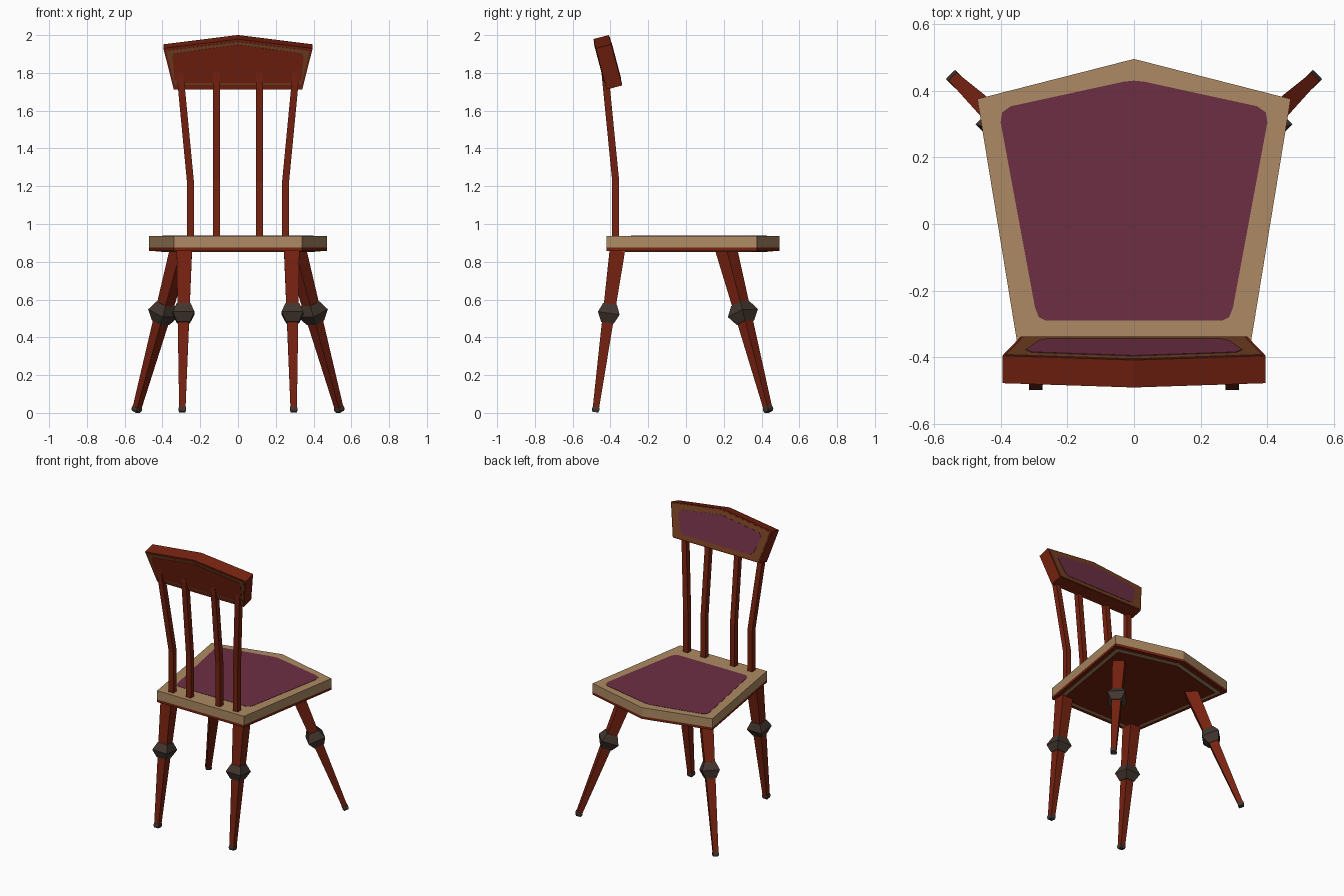
import bpy, bmesh
from mathutils import Vector, Matrix

if "Cube" in bpy.data.objects:
    bpy.data.objects.remove(bpy.data.objects["Cube"])


def material(name, rgb):
    m = bpy.data.materials.new(name)
    lin = [((c / 255 + 0.055) / 1.055) ** 2.4 for c in rgb]
    m.diffuse_color = (*lin, 1)
    m.use_nodes = True
    m.node_tree.nodes["Principled BSDF"].inputs["Base Color"].default_value = m.diffuse_color
    return m


RED = material("red wood", (118, 34, 16))
TAN = material("tan trim", (172, 138, 99))
PURPLE = material("purple cushion", (109, 47, 68))
BROWN = material("brown trim", (116, 64, 34))
METAL = material("dark metal", (66, 54, 46))


def finish(name, bm, mat):
    bmesh.ops.recalc_face_normals(bm, faces=bm.faces)
    me = bpy.data.meshes.new(name)
    bm.to_mesh(me)
    bm.free()
    me.materials.append(mat)
    ob = bpy.data.objects.new(name, me)
    bpy.context.collection.objects.link(ob)
    return ob


def prism(name, half, w0, w1, mat, frame=Matrix.Identity(4), scale=1.0):
    """Extrude an outline given by its right half, mirrored over x = 0."""
    pts = [(x, y) for x, y in half] + [(-x, y) for x, y in reversed(half) if x > 0]
    bm = bmesh.new()
    rings = [[bm.verts.new(frame @ Vector((x * scale, y * scale, w))) for x, y in pts]
             for w in (w0, w1)]
    bm.faces.new(rings[0])
    bm.faces.new(rings[1])
    n = len(pts)
    for i in range(n):
        j = (i + 1) % n
        bm.faces.new((rings[0][i], rings[0][j], rings[1][j], rings[1][i]))
    return finish(name, bm, mat)


def square_bar(name, centres, halves, mat, side=Vector((1, 0, 0)), axis=None):
    """Square section swept along centres; sections are level unless an axis is given."""
    u = side.cross(axis).normalized() if axis else Vector((0, 1, 0))
    bm = bmesh.new()
    rings = [[bm.verts.new(c + side * a * h + u * b * h)
              for a, b in ((1, 1), (-1, 1), (-1, -1), (1, -1))]
             for c, h in zip(centres, halves)]
    bm.faces.new(rings[0])
    bm.faces.new(rings[-1])
    for r, s in zip(rings, rings[1:]):
        for i in range(4):
            j = (i + 1) % 4
            bm.faces.new((r[i], r[j], s[j], s[i]))
    return finish(name, bm, mat)


# Seat: tan frame over a thin red base, purple cushion inlay, trim below
SEAT = [(0.34, -0.42), (0.47, 0.375), (0, 0.495)]
prism("seat_frame", SEAT, 0.875, 0.937, TAN)
prism("seat_base", SEAT, 0.857, 0.875, RED)
prism("seat_cushion", [(0.265, -0.29), (0.285, -0.28), (0.297, -0.25), (0.4, 0.305),
                       (0.395, 0.335), (0.37, 0.353), (0.03, 0.427), (0, 0.43)],
      0.935, 0.939, PURPLE)
prism("seat_underside_trim", SEAT, 0.854, 0.858, TAN, scale=0.93)
prism("seat_underside_panel", SEAT, 0.851, 0.856, RED, scale=0.87)

# Tilted headrest: local x = width, y = up the board, z = through to the rear
up, through = Vector((0, -0.255, 0.967)), Vector((0, 0.967, 0.255))
tilt = Matrix(((1, 0, 0, 0),
               (0, up.y, through.y, -0.42),
               (0, up.z, through.z, 1.712),
               (0, 0, 0, 1)))
prism("headrest", [(0.34, 0), (0.395, 0.225), (0, 0.276)], 0, 0.085, RED, tilt)
prism("headrest_outer_trim", [(0.335, 0.024), (0.379, 0.213), (0, 0.262)], -0.002, 0.002, BROWN, tilt)
prism("headrest_outer_panel", [(0.312, 0.038), (0.335, 0.055), (0.348, 0.18), (0.335, 0.197), (0, 0.246)],
      -0.004, 0, RED, tilt)
prism("headrest_inner_trim", [(0.332, 0.008), (0.385, 0.218), (0, 0.268)], 0.083, 0.087, BROWN, tilt)
prism("headrest_cushion", [(0.26, 0.036), (0.285, 0.055), (0.325, 0.165), (0.305, 0.195), (0, 0.236)],
      0.085, 0.089, PURPLE, tilt)

# Four back spindles; the outer pair splays above the bend
for s, label in ((-1, "left"), (1, "right")):
    for kind, x0, x1 in (("inner", 0.115, 0.115), ("outer", 0.252, 0.31)):
        square_bar(f"{kind}_spindle_{label}",
                   [Vector((s * x0, -0.372, 0.93)), Vector((s * x0, -0.372, 1.225)),
                    Vector((s * x1, -0.432, 1.83))], [0.0185] * 3, RED)

# Tapered legs with a faceted metal knee and a metal foot
LEGS = (("front_leg", (0.284, -0.363, 0.865), (0.295, -0.48, 0.004), (1, 0, 0)),
        ("rear_leg", (0.303, 0.213, 0.865), (0.54, 0.438, 0.006), (1, -1, 0)))
for s, label in ((-1, "left"), (1, "right")):
    for name, top, foot, side in LEGS:
        a, b = Vector(top), Vector(foot)
        a.x *= s
        b.x *= s
        d = Vector(side).normalized()
        d.x *= s
        axis = (b - a).normalized()

        def at(z):
            return a + (b - a) * ((a.z - z) / (a.z - b.z))

        square_bar(f"{name}_{label}", [a, at(0.03)], [0.041, 0.017], RED, d, axis)
        square_bar(f"{name}_knee_{label}", [at(0.578), at(0.528), at(0.478)],
                   [0.036, 0.058, 0.034], METAL, d, axis)
        square_bar(f"{name}_foot_{label}", [at(0.032), at(0.018), b],
                   [0.018, 0.02, 0.016], METAL, d, axis)
